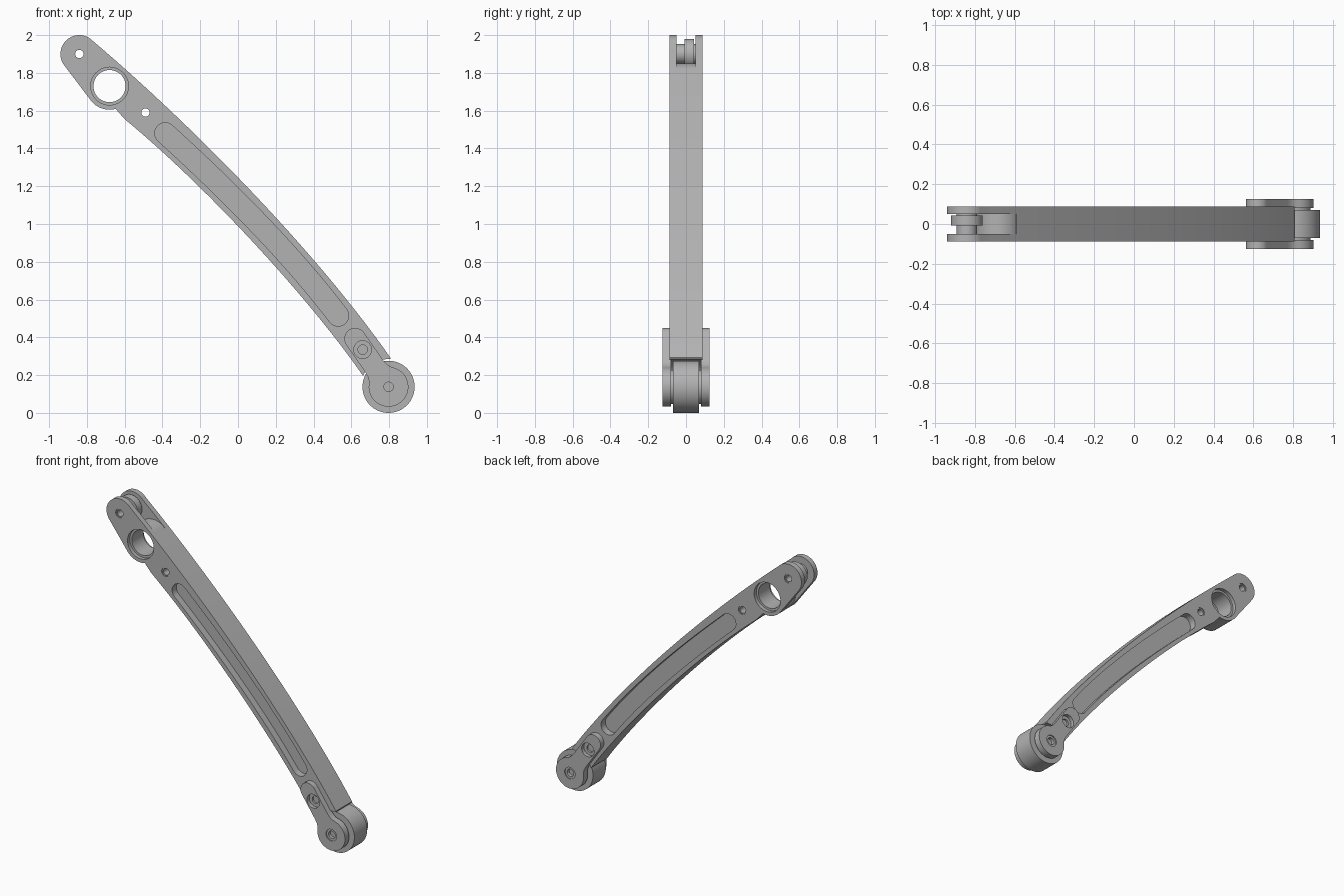
import bpy, bmesh
from math import sin, cos, radians
from mathutils import Vector
from mathutils.geometry import interpolate_bezier

cube = bpy.data.objects.get("Cube")
if cube:
    bpy.data.objects.remove(cube)

grey = bpy.data.materials.new("machined_grey")
grey.use_nodes = True
colour = (0.45, 0.45, 0.45, 1)
grey.diffuse_color = colour
grey.node_tree.nodes["Principled BSDF"].inputs["Base Color"].default_value = colour


def arc(centre, r, start, end, n=24):
    """Points of an arc in the XZ plane, angles in degrees."""
    angles = [radians(start + (end - start) * i / n) for i in range(n + 1)]
    return [Vector((centre[0] + r * cos(a), centre[1] + r * sin(a))) for a in angles]


def bezier(a, b, c, d, n=28):
    pts = interpolate_bezier(*[Vector((p[0], p[1], 0)) for p in (a, b, c, d)], n)
    return [p.xy for p in pts]


def prism(name, outline, y0, y1):
    """Extrude an XZ outline from y0 to y1."""
    bm = bmesh.new()
    face = bm.faces.new([bm.verts.new((p[0], y0, p[1])) for p in outline])
    out = bmesh.ops.extrude_face_region(bm, geom=[face])
    verts = [g for g in out["geom"] if isinstance(g, bmesh.types.BMVert)]
    bmesh.ops.translate(bm, verts=verts, vec=(0, y1 - y0, 0))
    bmesh.ops.recalc_face_normals(bm, faces=bm.faces)
    mesh = bpy.data.meshes.new(name)
    bm.to_mesh(mesh)
    bm.free()
    mesh.materials.append(grey)
    obj = bpy.data.objects.new(name, mesh)
    bpy.context.collection.objects.link(obj)
    return obj


def disc(name, centre, r, y0, y1, n=48):
    return prism(name, arc(centre, r, 0, 360, n)[:-1], y0, y1)


def cut(target, cutter):
    """Subtract the cutter and remove it."""
    bpy.context.view_layer.objects.active = target
    mod = target.modifiers.new("cut", 'BOOLEAN')
    mod.operation, mod.solver, mod.object = 'DIFFERENCE', 'EXACT', cutter
    bpy.ops.object.modifier_apply(modifier=mod.name)
    bpy.data.objects.remove(cutter)


def bore(target, centre, r, depth=None, face=0.0875):
    """Hole right through, or a counterbore from both faces."""
    if depth is None:
        cut(target, disc("cutter", centre, r, -0.3, 0.3))
    else:
        for s in (-1, 1):
            cut(target, disc("cutter", centre, r, s * (face - depth), s * 0.3))


EYE, BEARING, SMALL = (-0.84, 1.90), (-0.68, 1.73), (-0.49, 1.59)
PIVOT, BOLT = (0.797, 0.138), (0.66, 0.335)
HALF = 0.0875
parts = []

# Curved arm body
outline = bezier((-0.767, 1.968), (-0.24, 1.52), (0.41, 0.86), (0.807, 0.292))
outline += [Vector(PIVOT)]
outline += bezier((0.68, 0.17), (0.38, 0.61), (-0.18, 1.21), (-0.6, 1.555))
outline += arc(BEARING, 0.125, 285, 218, 12)
outline += arc(EYE, 0.1, 218, 48)
body = prism("arm_body", outline, -HALF, HALF)
parts.append(body)

# Long lightening pockets on both faces
spine = bezier((-0.385, 1.48), (-0.065, 1.19), (0.28, 0.845), (0.53, 0.515))
r = 0.056
left, right = [], []
for i, p in enumerate(spine):
    t = (spine[min(i + 1, len(spine) - 1)] - spine[max(i - 1, 0)]).normalized()
    side = Vector((-t.y, t.x)) * r
    left.append(p + side)
    right.append(p - side)
pocket = left + arc(spine[-1], r, 37, -143, 16)[1:-1]
pocket += right[::-1] + arc(spine[0], r, 228, 48, 16)[1:-1]
for s in (-1, 1):
    cut(body, prism("cutter", pocket, s * 0.04, s * 0.2))

# Clevis slot, with the bearing housing as its floor
slot = arc(BEARING, 0.12, 43, 223)
ends = [arc(BEARING, 0.35, a, a, 1)[0] for a in (223, 43)]
away = Vector((cos(radians(133)), sin(radians(133)))) * 0.5
slot += [ends[0], ends[0] + away, ends[1] + away, ends[1]]
cut(body, prism("cutter", slot, -0.05, 0.05))

# Holes and the rounded seat for the roller
bore(body, BEARING, 0.085)
bore(body, BEARING, 0.1, 0.025)
for centre in (EYE, SMALL):
    bore(body, centre, 0.022)
    bore(body, centre, 0.03, 0.006)
bore(body, PIVOT, 0.147)

# Spool in the clevis
for name, rad, y0, y1 in (("clevis_bush", 0.052, -0.05, 0.05),
                          ("clevis_wheel", 0.08, -0.007, 0.042)):
    spool = disc(name, EYE, rad, y0, y1)
    bore(spool, EYE, 0.022)
    parts.append(spool)

# End roller and its shoulders
parts.append(disc("end_roller", PIVOT, 0.138, -0.07, 0.07, 64))
parts.append(disc("roller_shoulder", PIVOT, 0.09, -0.09, 0.09))

# Side plates: a round end blending into a narrow strap
tip = Vector((0.62, 0.393))
axis = (tip - Vector(PIVOT)).normalized()
length = (tip - Vector(PIVOT)).length
across = Vector((-axis.y, axis.x))
local = arc((0, 0), 0.105, 50, 310, 36)
local += [Vector(p) for p in ((0.085, -0.067), (0.105, -0.06), (0.13, -0.057))]
local += arc((length, 0), 0.057, -90, 90, 20)
local += [Vector(p) for p in ((0.13, 0.057), (0.105, 0.06), (0.085, 0.067))]
strap = [Vector(PIVOT) + axis * p.x + across * p.y for p in local]
for s, side_name in ((-1, "front"), (1, "back")):
    plate = prism(side_name + "_side_plate", strap, s * 0.08, s * 0.125)
    bore(plate, PIVOT, 0.04)
    bore(plate, BOLT, 0.047)
    parts.append(plate)
    # Recessed bolts with sockets
    for name, centre, rad, top in (("pivot_bolt", PIVOT, 0.04, 0.118),
                                   ("clamp_bolt", BOLT, 0.047, 0.1)):
        bolt = disc(side_name + "_" + name, centre, rad, s * 0.07, s * top)
        cut(bolt, disc("cutter", centre, 0.025, s * (top - 0.022), s * 0.2, 24))
        parts.append(bolt)

# Smooth shading with crisp edges
bpy.ops.object.select_all(action='DESELECT')
for obj in parts:
    obj.select_set(True)
bpy.context.view_layer.objects.active = body
bpy.ops.object.shade_smooth_by_angle(angle=radians(30))
